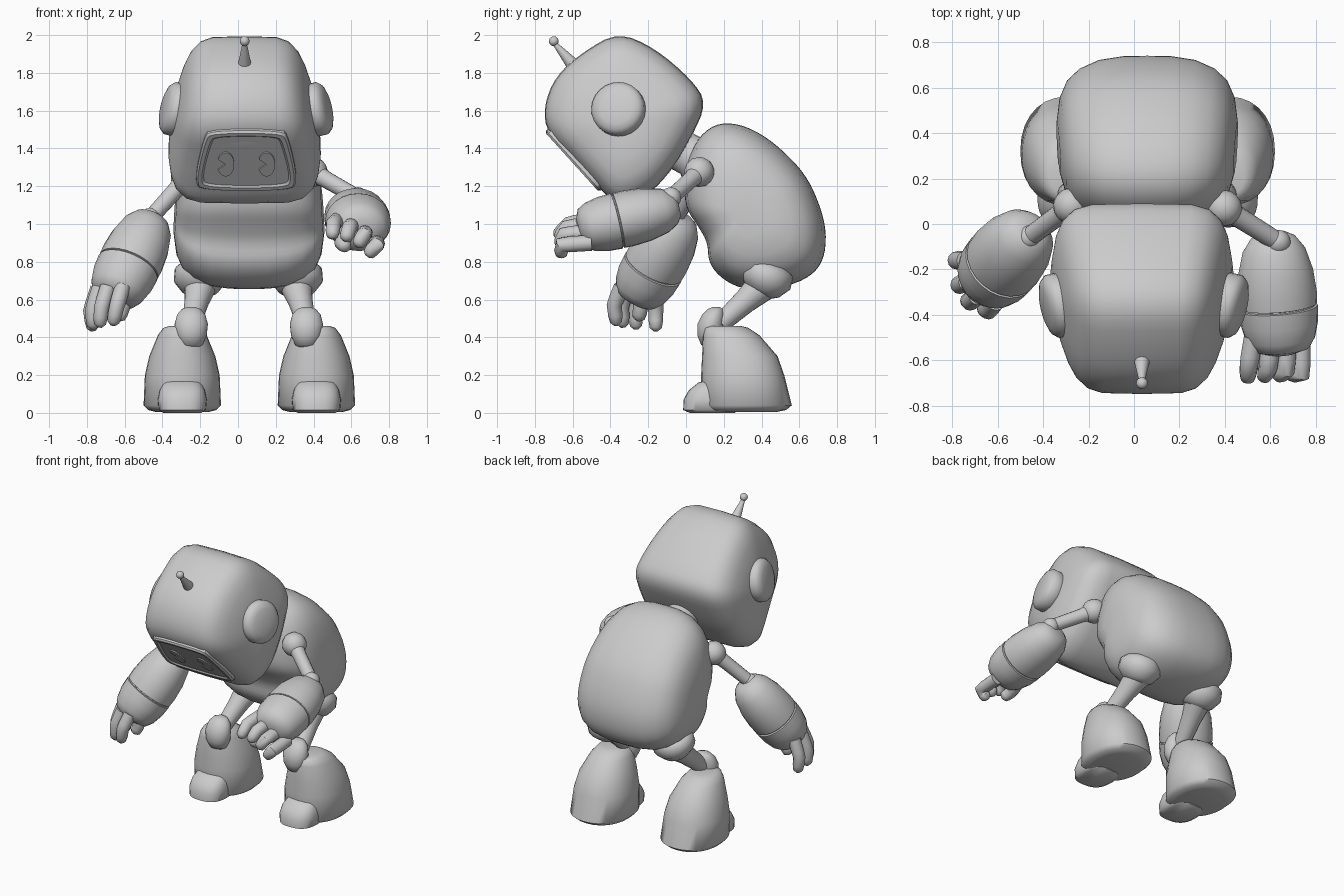
import bpy, bmesh, math
from mathutils import Vector as V

if "Cube" in bpy.data.objects:
    bpy.data.objects.remove(bpy.data.objects["Cube"])

grey = bpy.data.materials.new("plain_grey")
grey.use_nodes = True
COLOR = (0.6, 0.6, 0.6, 1)
grey.diffuse_color = COLOR
grey.node_tree.nodes["Principled BSDF"].inputs["Base Color"].default_value = COLOR


def loft(name, rings, angle=40):
    """Skin a row of equal rings and close both ends."""
    bm = bmesh.new()
    rows = [[bm.verts.new(p) for p in ring] for ring in rings]
    n = len(rows[0])
    for a, b in zip(rows, rows[1:]):
        for i in range(n):
            bm.faces.new((a[i], a[(i + 1) % n], b[(i + 1) % n], b[i]))
    bm.faces.new(rows[0])
    bm.faces.new(rows[-1])
    bmesh.ops.recalc_face_normals(bm, faces=bm.faces)
    mesh = bpy.data.meshes.new(name)
    bm.to_mesh(mesh)
    bm.free()
    mesh.materials.append(grey)
    ob = bpy.data.objects.new(name, mesh)
    bpy.context.collection.objects.link(ob)
    bpy.ops.object.select_all(action="DESELECT")
    ob.select_set(True)
    bpy.context.view_layer.objects.active = ob
    bpy.ops.object.shade_smooth_by_angle(angle=math.radians(angle))
    return ob


def soften(points, passes=2):
    """Corner-cutting on a closed outline."""
    pts = [V(p) for p in points]
    for _ in range(passes):
        pts = [p.lerp(q, t) for p, q in zip(pts, pts[1:] + pts[:1]) for t in (0.25, 0.75)]
    return pts


def slab(name, outline, cx, slices, taper):
    """Side outline (y, z) swept across x, shrinking towards both flanks; narrows along taper."""
    pts, taper = soften(outline), V(taper)
    mid = sum(pts, V((0, 0))) / len(pts)
    both = [(-x, s) for x, s in reversed(slices)] + slices[1:]
    rings = []
    for x, s in both:
        offsets = [(p - mid) * s for p in pts]
        rings.append([V((cx + x * (1 - taper.dot(o)), *(mid + o))) for o in offsets])
    return loft(name, rings, 60)


def limb(name, points, radii, squash=1.0, n=16):
    """Round sections along a path."""
    pts = [V(p) for p in points]
    whole = (pts[-1] - pts[0]).normalized()
    helper = V((0, 0, 1)) if abs(whole.z) < 0.9 else V((0, 1, 0))
    rings = []
    for i, p in enumerate(pts):
        t = (pts[min(i + 1, len(pts) - 1)] - pts[max(i - 1, 0)]).normalized()
        a = t.cross(helper).normalized()
        b = a.cross(t) * squash
        angles = [math.tau * k / n for k in range(n)]
        rings.append([p + (a * math.cos(u) + b * math.sin(u)) * radii[i] for u in angles])
    return loft(name, rings, 50)


def turned(name, p, q, stations, squash=1.0, n=16):
    """Turned form between two points; stations are (fraction, radius)."""
    p, q = V(p), V(q)
    return limb(name, [p.lerp(q, t) for t, r in stations], [r for t, r in stations], squash, n)


def ball(name, c, r, axis=(0, 0, 1)):
    steps = [math.pi * (k + 0.2) / 9.4 for k in range(10)]
    d = V(axis).normalized() * r
    return turned(name, V(c) - d, V(c) + d,
                  [((1 - math.cos(a)) / 2, r * math.sin(a)) for a in steps])


def stack(name, cx, layers, power, n=28):
    """Rounded-square layers of (z, centre y, half depth, half width)."""
    def sq(v):
        return math.copysign(abs(v) ** power, v)
    angles = [math.tau * k / n for k in range(n)]
    return loft(name, [[V((cx + w * sq(math.cos(u)), y + d * sq(math.sin(u)), z)) for u in angles]
                       for z, y, d, w in layers], 60)


HX = 0.035  # head centre line

# Head, pitched forward, narrowing towards its crown
slab("head", [(-.36, 2.015), (-.54, 1.915), (-.69, 1.785), (-.755, 1.62), (-.735, 1.48),
              (-.59, 1.33), (-.475, 1.205), (-.36, 1.09), (-.2, 1.15), (-.07, 1.29),
              (.03, 1.46), (.11, 1.64), (.03, 1.765), (-.17, 1.935)], HX,
     [(0, 1), (.2, .99), (.27, .94), (.32, .83), (.35, .68), (.372, .48), (.385, .22)],
     (-.3, .34))

# Visor: raised rim, recessed screen and notched eyes on a tilted plane
up, out, centre = V((0, -.67, .74)), V((0, -.74, -.67)), V((HX + .008, -.593, 1.338))


def on_face(u, v, h):
    return centre + V((u, 0, 0)) + up * v + out * h


def visor_ring(inset, h):
    w, t, v = .275 - inset, .225 - inset, .215 - inset
    corners = [(-w, -v * .7), (-w * .85, -v), (w * .85, -v), (w, -v * .7),
               (t, v * .75), (t * .85, v), (-t * .85, v), (-t, v * .75)]
    return [on_face(p.x, p.y, h) for p in soften(corners)]


loft("visor", [visor_ring(i, h) for i, h in
               ((0, -.08), (0, .004), (.01, .015), (.03, .015), (.04, .006))], 35)
for side, label in ((-1, "right"), (1, "left")):
    arc = [math.radians(205 + 310 * k / 24) for k in range(25)]
    eye = [(.045 * math.cos(a), .085 * math.sin(a)) for a in arc] + [(0, 0)]
    loft(label + "_eye", [[on_face(side * .108 + u, v - .02, h) for u, v in eye]
                          for h in (.005, .013)], 30)

# Ears
for side, label in ((-1, "right"), (1, "left")):
    c, d = V((HX + .008 + side * .387, -.36, 1.61)), V((side * .95, -.22, .22)).normalized()
    turned(label + "_ear", c - d * .06, c + d * .055,
           [(0, .13), (.2, .142), (.65, .142), (.85, .122), (.95, .09), (1, .03)], n=24)

# Antenna
turned("antenna", (HX, -.57, 1.81), (HX, -.695, 1.955), [(0, .04), (.25, .035), (1, .012)])
ball("antenna_tip", (HX, -.7, 1.968), .026, (0, -.6, .7))

# Torso and neck
slab("torso", [(.18, 1.54), (.32, 1.52), (.47, 1.43), (.63, 1.27), (.71, 1.1), (.745, .95),
               (.73, .81), (.66, .72), (.52, .665), (.32, .65), (.2, .7), (.12, .79), (.115, .9),
               (.07, .98), (0, 1.08), (-.01, 1.2), (.0, 1.32), (.07, 1.47)], .058,
     [(0, 1), (.1, .995), (.2, .955), (.28, .865), (.335, .74), (.37, .56), (.39, .3)],
     (-.12, .12))
turned("neck", (HX, .14, 1.3), (HX, -.14, 1.45),
       [(0, .13), (.35, .13), (.42, .11), (.7, .11), (.76, .14), (1, .14)], n=24)

# Arms: each side has its own pose
ARMS = {
    "left": dict(shoulder=(.395, .07, 1.275), elbow=(.635, -.08, 1.14),
                 glove=((.61, -.04, 1.09), (.65, -.57, .97)), squash=.86, arch=(.01, 0, .02),
                 root=((.525, -.5, 1.02), (.735, -.5, .9)),
                 bend=((.505, -.62, 1.0), (.735, -.66, .89)),
                 tip=((.5, -.68, .94), (.69, -.66, .84)),
                 thumb=((.56, -.5, .93), (.55, -.58, .9), (.57, -.63, .88))),
    "right": dict(shoulder=(-.275, .08, 1.24), elbow=(-.465, -.06, 1.03),
                  glove=((-.45, -.02, 1.04), (-.665, -.27, .6)), squash=.94, arch=(-.04, -.04, 0),
                  root=((-.61, -.34, .67), (-.74, -.16, .66)),
                  bend=((-.64, -.38, .57), (-.78, -.16, .54)),
                  tip=((-.66, -.37, .48), (-.77, -.16, .45)),
                  thumb=((-.61, -.24, .64), (-.61, -.24, .56), (-.63, -.25, .5))),
}


def finger(name, a, b, c):
    limb(name, [a, a.lerp(b, .7), b, b.lerp(c, .6), c, c + (c - b) * .2],
         [.042, .042, .04, .038, .032, .012], n=12)


for label, arm in ARMS.items():
    s, e = V(arm["shoulder"]), V(arm["elbow"])
    ball(label + "_shoulder", s, .08, e - s)
    turned(label + "_upper_arm", s, e, [(0, .055), (.3, .045), (1, .042)])
    ball(label + "_elbow", e, .055)
    turned(label + "_glove", *arm["glove"],
           [(0, .06), (.04, .1), (.14, .138), (.32, .165), (.5, .174), (.6, .172), (.605, .162),
            (.615, .162), (.62, .174), (.75, .17), (.88, .152), (.96, .125), (1, .06)],
           arm["squash"], 24)
    for k in range(4):
        bow = V(arm["arch"]) * math.sin(math.pi * k / 3)
        finger(f"{label}_finger_{k + 1}",
               *[V(p).lerp(V(q), k / 3) + bow for p, q in (arm["root"], arm["bend"], arm["tip"])])
    finger(label + "_thumb", *map(V, arm["thumb"]))

# Legs and boots
for label, hip, foot in (("right", -.2, -.295), ("left", .31, .415)):
    lean = (foot - hip) * .5
    limb(label + "_hip", [(hip, .45, .79), (hip, .44, .76), (hip, .42, .7), (hip, .4, .65),
                          (hip, .39, .63)], [.1, .135, .14, .1, .06], n=20)
    turned(label + "_thigh", (hip, .4, .67), (hip + lean, .18, .47),
           [(0, .085), (.4, .065), (1, .05)])
    stack(label + "_knee", hip + lean, [(.345, .14, .03, .04), (.36, .135, .055, .06),
                                        (.41, .13, .07, .082), (.47, .13, .07, .088),
                                        (.52, .145, .06, .075), (.55, .155, .04, .05),
                                        (.56, .16, .02, .02)], 1)
    stack(label + "_boot", foot, [(.005, .31, .17, .14), (.015, .315, .215, .18),
                                  (.04, .32, .24, .205), (.2, .3, .22, .198),
                                  (.3, .285, .2, .175), (.41, .24, .15, .13),
                                  (.45, .215, .115, .1), (.46, .21, .08, .07)], .92)
    stack(label + "_toe_cap", foot, [(0, .14, .12, .1), (.015, .125, .14, .125),
                                     (.07, .125, .138, .13), (.12, .13, .115, .12),
                                     (.16, .15, .085, .1), (.18, .17, .05, .07)], .75)
